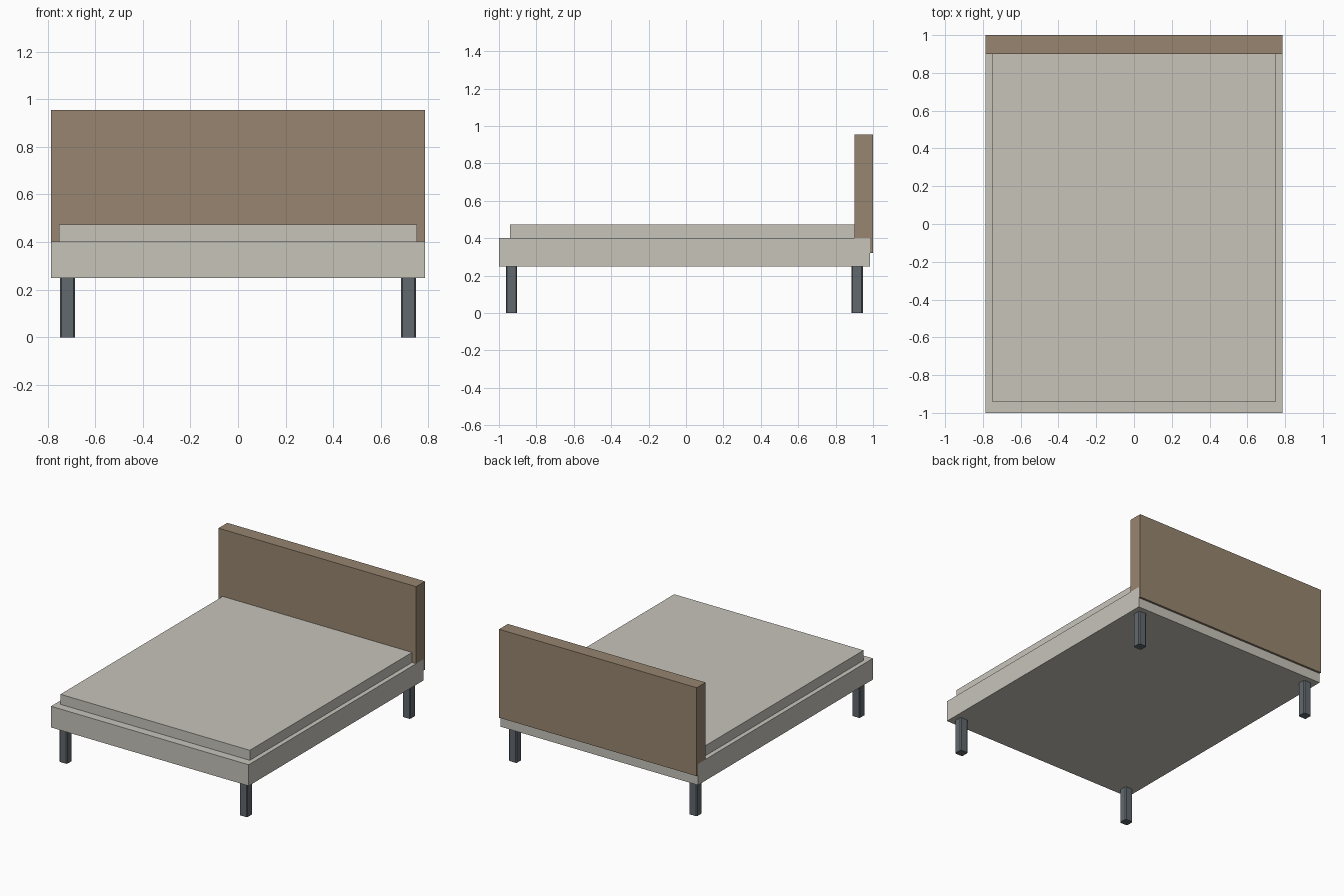
import bpy
import bmesh

if "Cube" in bpy.data.objects:
    bpy.data.objects.remove(bpy.data.objects["Cube"], do_unlink=True)


def make_material(name, rgb):
    mat = bpy.data.materials.new(name)
    mat.use_nodes = True
    mat.diffuse_color = (*rgb, 1)
    bsdf = mat.node_tree.nodes["Principled BSDF"]
    bsdf.inputs["Base Color"].default_value = (*rgb, 1)
    bsdf.inputs["Roughness"].default_value = 0.8
    return mat


fabric = make_material("warm grey fabric", (0.57, 0.55, 0.49))
wood = make_material("brown wood", (0.31, 0.235, 0.16))
metal = make_material("dark grey metal", (0.12, 0.14, 0.155))


def extrude_x(name, profile, x0, x1, mat):
    """Extrude a (y, z) outline from x0 to x1 into a solid."""
    bm = bmesh.new()
    outline = bm.faces.new([bm.verts.new((x0, y, z)) for y, z in profile])
    grown = bmesh.ops.extrude_face_region(bm, geom=[outline])
    moved = [v for v in grown["geom"] if isinstance(v, bmesh.types.BMVert)]
    bmesh.ops.translate(bm, verts=moved, vec=(x1 - x0, 0, 0))
    bmesh.ops.recalc_face_normals(bm, faces=bm.faces)
    mesh = bpy.data.meshes.new(name)
    bm.to_mesh(mesh)
    bm.free()
    mesh.materials.append(mat)
    obj = bpy.data.objects.new(name, mesh)
    bpy.context.collection.objects.link(obj)
    return obj


def box(name, x, y, z, mat):
    profile = [(y[0], z[0]), (y[1], z[0]), (y[1], z[1]), (y[0], z[1])]
    return extrude_x(name, profile, x[0], x[1], mat)


half_width = 0.785
base_back, base_bottom, base_top = 0.985, 0.25, 0.402
head_front = 0.9

# Upholstered base and the thin mattress on it
box("bed_base", (-half_width, half_width), (-1, base_back),
    (base_bottom, base_top), fabric)
box("mattress", (-0.752, 0.752), (-0.94, head_front),
    (base_top, 0.474), fabric)

# Headboard rests on the base, with a lip hanging down behind it
extrude_x("headboard", [
    (head_front, 0.955), (head_front, base_top), (base_back, base_top),
    (base_back, 0.32), (1, 0.32), (1, 0.955)], -half_width, half_width, wood)

# Four square legs with softened vertical edges
for end, y in (("front", -0.933), ("back", 0.915)):
    for side, x in (("left", 0.716), ("right", -0.716)):
        leg = box(f"{end}_{side}_leg", (x - 0.031, x + 0.031),
                  (y - 0.03, y + 0.03), (0, base_bottom), metal)
        bm = bmesh.new()
        bm.from_mesh(leg.data)
        upright = [e for e in bm.edges
                   if abs(e.verts[0].co.z - e.verts[1].co.z) > 0.1]
        bmesh.ops.bevel(bm, geom=upright, offset=0.006, segments=1,
                        affect="EDGES")
        bm.to_mesh(leg.data)
        bm.free()
